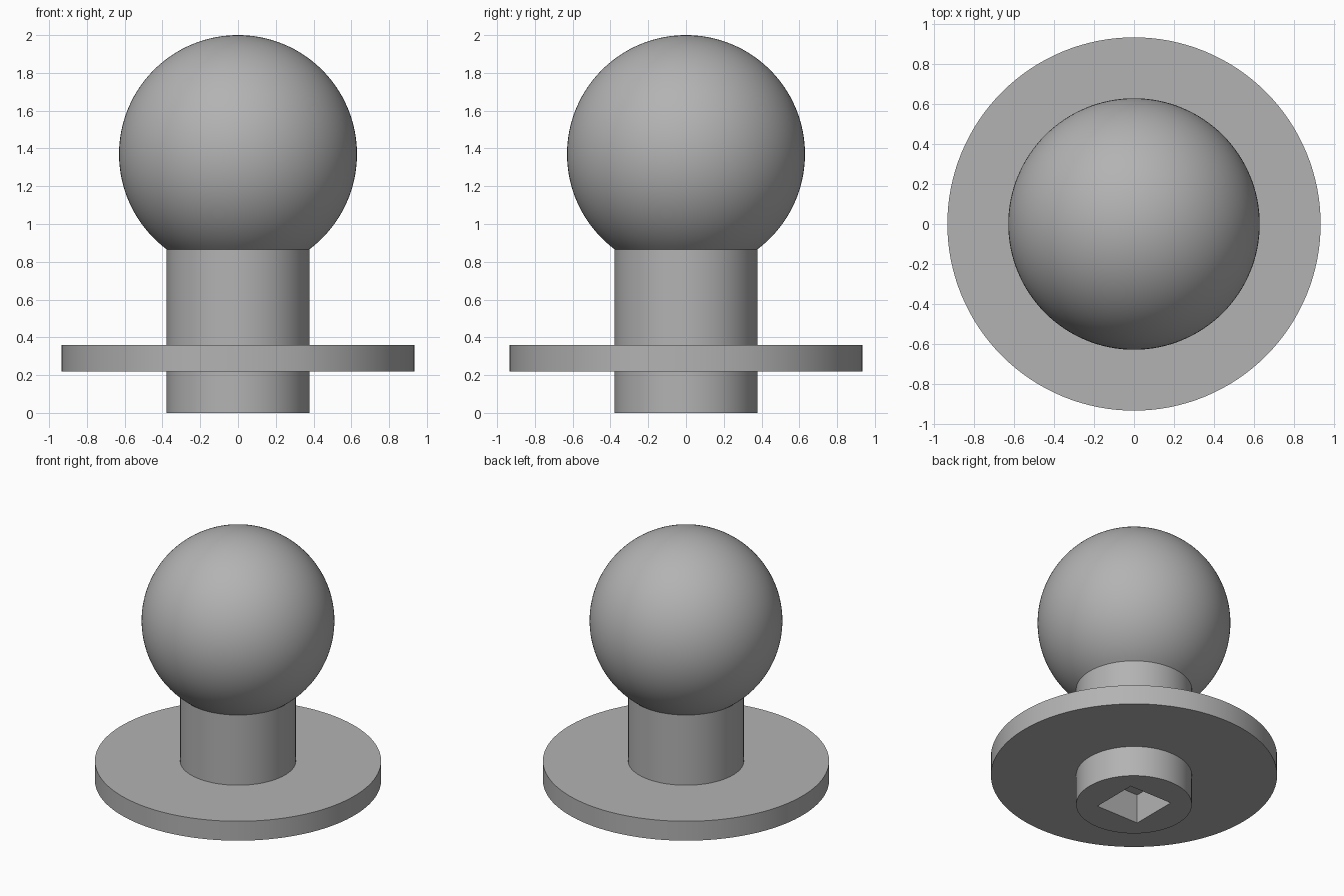
import bpy, bmesh, math
from mathutils import Vector

STEPS = 128
BALL_R, SHAFT_R, FLANGE_R = 0.63, 0.378, 0.935
BALL_Z = 2 - BALL_R
NECK_Z = BALL_Z - math.sqrt(BALL_R ** 2 - SHAFT_R ** 2)
FLANGE_LOW, FLANGE_HIGH = 0.22, 0.36
SOCKET_SIDE, SOCKET_DEPTH = 0.34, 0.21

cube = bpy.data.objects.get("Cube")
if cube:
    bpy.data.objects.remove(cube, do_unlink=True)

grey = bpy.data.materials.new("plain grey")
grey.use_nodes = True
colour = (0.45, 0.45, 0.45, 1)
grey.diffuse_color = colour
grey.node_tree.nodes["Principled BSDF"].inputs["Base Color"].default_value = colour


def lathe(name, profile, closed=False):
    """Spin a profile of (radius, height) points around the z axis."""
    bm = bmesh.new()
    verts = [bm.verts.new((r, 0, z)) for r, z in profile]
    pairs = list(zip(verts, verts[1:]))
    if closed:
        pairs.append((verts[-1], verts[0]))
    edges = [bm.edges.new(p) for p in pairs]
    bmesh.ops.spin(bm, geom=verts + edges, cent=(0, 0, 0), axis=(0, 0, 1),
                   angle=math.tau, steps=STEPS, use_duplicate=False)
    bmesh.ops.remove_doubles(bm, verts=bm.verts, dist=1e-5)
    bmesh.ops.recalc_face_normals(bm, faces=bm.faces)
    mesh = bpy.data.meshes.new(name)
    bm.to_mesh(mesh)
    bm.free()
    mesh.materials.append(grey)
    obj = bpy.data.objects.new(name, mesh)
    bpy.context.collection.objects.link(obj)
    bpy.ops.object.select_all(action='DESELECT')
    obj.select_set(True)
    bpy.context.view_layer.objects.active = obj
    bpy.ops.object.shade_smooth_by_angle(angle=math.radians(30))
    return obj


# Ball, cut off where it meets the shaft
start = -math.acos(SHAFT_R / BALL_R)
RINGS = 56
arc = [start + (math.pi / 2 - start) * i / RINGS for i in range(RINGS)]
ball_profile = [(BALL_R * math.cos(a), BALL_Z + BALL_R * math.sin(a)) for a in arc]
lathe("ball", ball_profile + [(0, 2)])

# Shaft
shaft = lathe("shaft", [(0, 0), (SHAFT_R, 0), (SHAFT_R, NECK_Z), (0, NECK_Z)])

# Flange ring around the shaft
lathe("flange", [(SHAFT_R, FLANGE_LOW), (FLANGE_R, FLANGE_LOW),
                 (FLANGE_R, FLANGE_HIGH), (SHAFT_R, FLANGE_HIGH)], closed=True)

# Square socket cut into the underside of the shaft
bpy.ops.mesh.primitive_cube_add(size=1, location=(0, 0, 0))
cutter = bpy.context.object
cutter.name = "socket_cutter"
cutter.scale = Vector((SOCKET_SIDE, SOCKET_SIDE, 2 * SOCKET_DEPTH))
cutter.data.materials.append(grey)
cutter.hide_render = True

cut = shaft.modifiers.new("square socket", 'BOOLEAN')
cut.operation = 'DIFFERENCE'
cut.solver = 'EXACT'
cut.object = cutter
bpy.context.view_layer.objects.active = shaft
bpy.ops.object.modifier_apply(modifier=cut.name)
bpy.data.objects.remove(cutter, do_unlink=True)
